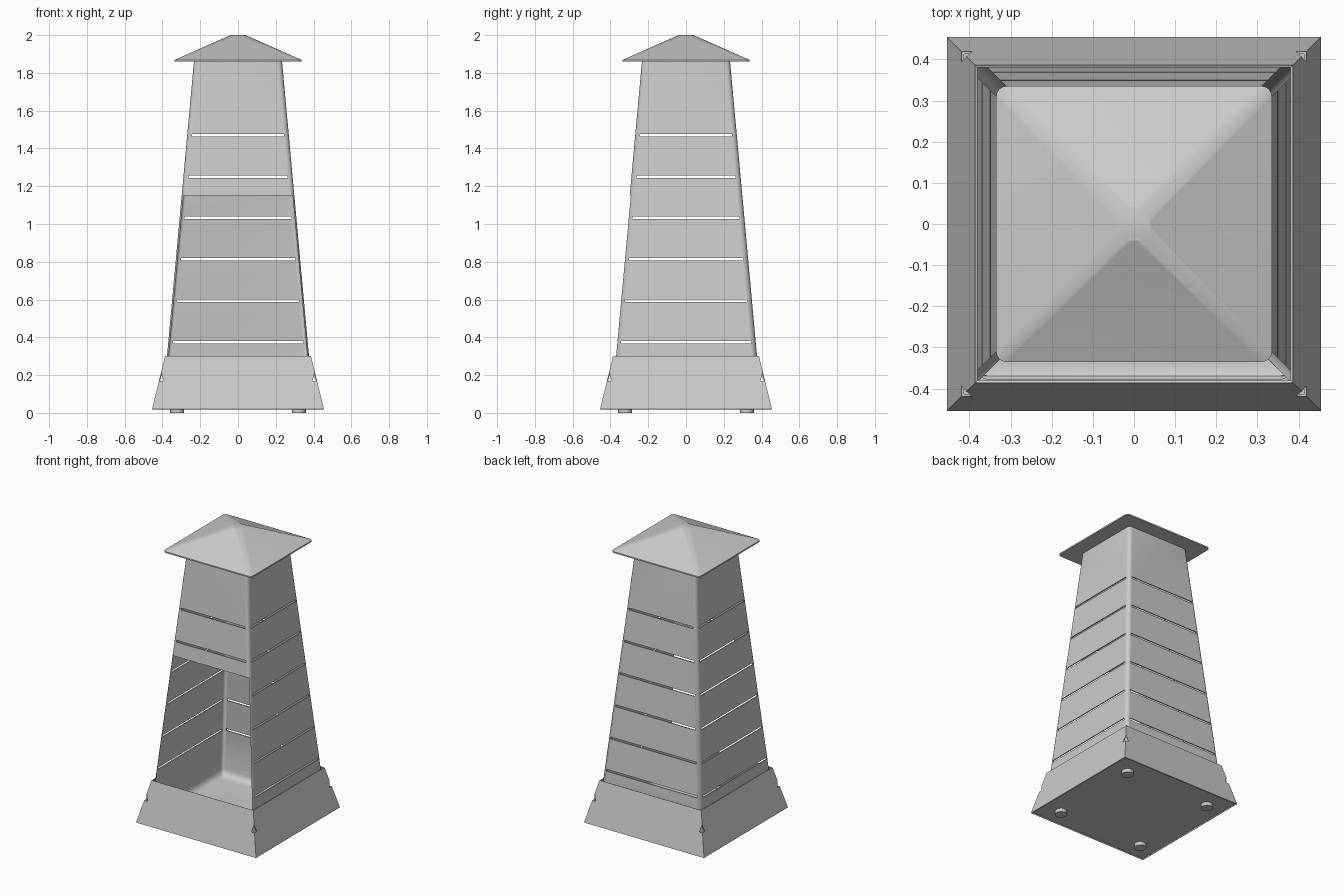
import bpy, bmesh
from math import cos, sin, pi, radians

cube = bpy.data.objects.get("Cube")
if cube:
    bpy.data.objects.remove(cube, do_unlink=True)

grey = bpy.data.materials.new("plain grey")
grey.use_nodes = True
COLOUR = (0.6, 0.6, 0.6, 1)
grey.diffuse_color = COLOUR
grey.node_tree.nodes["Principled BSDF"].inputs["Base Color"].default_value = COLOUR


def finish(name, bm):
    bmesh.ops.recalc_face_normals(bm, faces=bm.faces)
    mesh = bpy.data.meshes.new(name)
    bm.to_mesh(mesh)
    bm.free()
    mesh.materials.append(grey)
    obj = bpy.data.objects.new(name, mesh)
    bpy.context.collection.objects.link(obj)
    return obj


def activate(obj):
    bpy.ops.object.select_all(action='DESELECT')
    obj.select_set(True)
    bpy.context.view_layer.objects.active = obj


def smooth(obj, angle=35):
    activate(obj)
    bpy.ops.object.shade_smooth_by_angle(angle=radians(angle))


def square_loft(name, rings, segs=6, bottom=True, top=True):
    """Loft rounded squares given as (half width, height, corner radius)."""
    bm = bmesh.new()
    loops = []
    for half, z, r in rings:
        loop = []
        for c in range(4):
            sx, sy = ((1, 1), (-1, 1), (-1, -1), (1, -1))[c]
            for i in range(segs + 1 if segs else 1):
                a = c * pi / 2 + (i / segs * pi / 2 if segs else pi / 4)
                loop.append(bm.verts.new((sx * (half - r) + r * cos(a),
                                          sy * (half - r) + r * sin(a), z)))
        loops.append(loop)
    for low, high in zip(loops, loops[1:]):
        for i in range(len(low)):
            j = (i + 1) % len(low)
            bm.faces.new((low[i], low[j], high[j], high[i]))
    if bottom:
        bm.faces.new(loops[0][::-1])
    if top:
        bm.faces.new(loops[-1])
    return finish(name, bm)


def add_box(bm, centre, size):
    verts = bmesh.ops.create_cube(bm, size=1)["verts"]
    bmesh.ops.scale(bm, vec=size, verts=verts)
    bmesh.ops.translate(bm, vec=centre, verts=verts)
    return verts


def thicken(obj, thickness):
    activate(obj)
    mod = obj.modifiers.new("wall", 'SOLIDIFY')
    mod.thickness = thickness
    mod.offset = -1
    mod.use_even_offset = True
    bpy.ops.object.modifier_apply(modifier=mod.name)


def cut(obj, cutter):
    activate(obj)
    mod = obj.modifiers.new("cut", 'BOOLEAN')
    mod.operation = 'DIFFERENCE'
    mod.solver = 'EXACT'
    mod.object = cutter
    bpy.ops.object.modifier_apply(modifier=mod.name)
    bpy.data.objects.remove(cutter, do_unlink=True)


def half_at(z):
    """Half width of the tapering body."""
    return 0.376 - (z - 0.3) * 0.0915


# Hollow tapering body with a rounded tray floor
R = 0.025
body = square_loft("body", [
    (0.345, 0.036, R), (0.372, 0.043, R), (0.388, 0.06, R),
    (half_at(0.085), 0.085, R), (half_at(1.862), 1.862, R)], top=False)
thicken(body, 0.007)

# Ventilation slots through opposite walls
for axis in (0, 1):
    bm = bmesh.new()
    for i in range(6):
        z = 0.375 + i * 0.219
        size = [2, 2, 0.013]
        size[axis] = 2 * (half_at(z) - 0.026)
        add_box(bm, (0, 0, z), size)
    cut(body, finish("slot_cutter", bm))

# Tall front opening following the taper
bm = bmesh.new()
for v in add_box(bm, (0, -0.35, 0.6), (1, 0.3, 1.1)):
    v.co.x = (1 if v.co.x > 0 else -1) * (half_at(v.co.z) - 0.009)
    if v.co.y > -0.35:
        v.co.y = -half_at(v.co.z) + 0.03
cut(body, finish("opening_cutter", bm))
smooth(body)

# Flared skirt with a small notch in each corner
skirt = square_loft("base_skirt", [(0.455, 0.02, 0), (0.386, 0.302, 0)],
                    segs=0, bottom=False, top=False)
thicken(skirt, 0.006)
bm = bmesh.new()
for sx in (-1, 1):
    for sy in (-1, 1):
        verts = bmesh.ops.create_cone(bm, cap_ends=True, segments=16, radius1=0.018,
                                      radius2=0, depth=0.05)["verts"]
        bmesh.ops.translate(bm, vec=(sx * 0.408, sy * 0.408, 0.193), verts=verts)
cut(skirt, finish("notch_cutter", bm))

# Underside plate
square_loft("base_plate", [(0.447, 0.024, 0), (0.445, 0.034, 0)], segs=0)

# Round feet
for side, sx in (("right", -1), ("left", 1)):
    for end, sy in (("front", -1), ("back", 1)):
        bm = bmesh.new()
        bmesh.ops.create_cone(bm, cap_ends=True, segments=32, radius1=0.037,
                              radius2=0.037, depth=0.026)
        bmesh.ops.translate(bm, vec=(sx * 0.322, sy * 0.322, 0.013), verts=bm.verts)
        smooth(finish(f"{end}_{side}_foot", bm))

# Pyramid roof with a flat rounded tip
roof = square_loft("roof", [(0.335, 1.86, 0.025), (0.335, 1.869, 0.025),
                            (0.04, 2.0, 0.034)], segs=8)
smooth(roof, 20)
